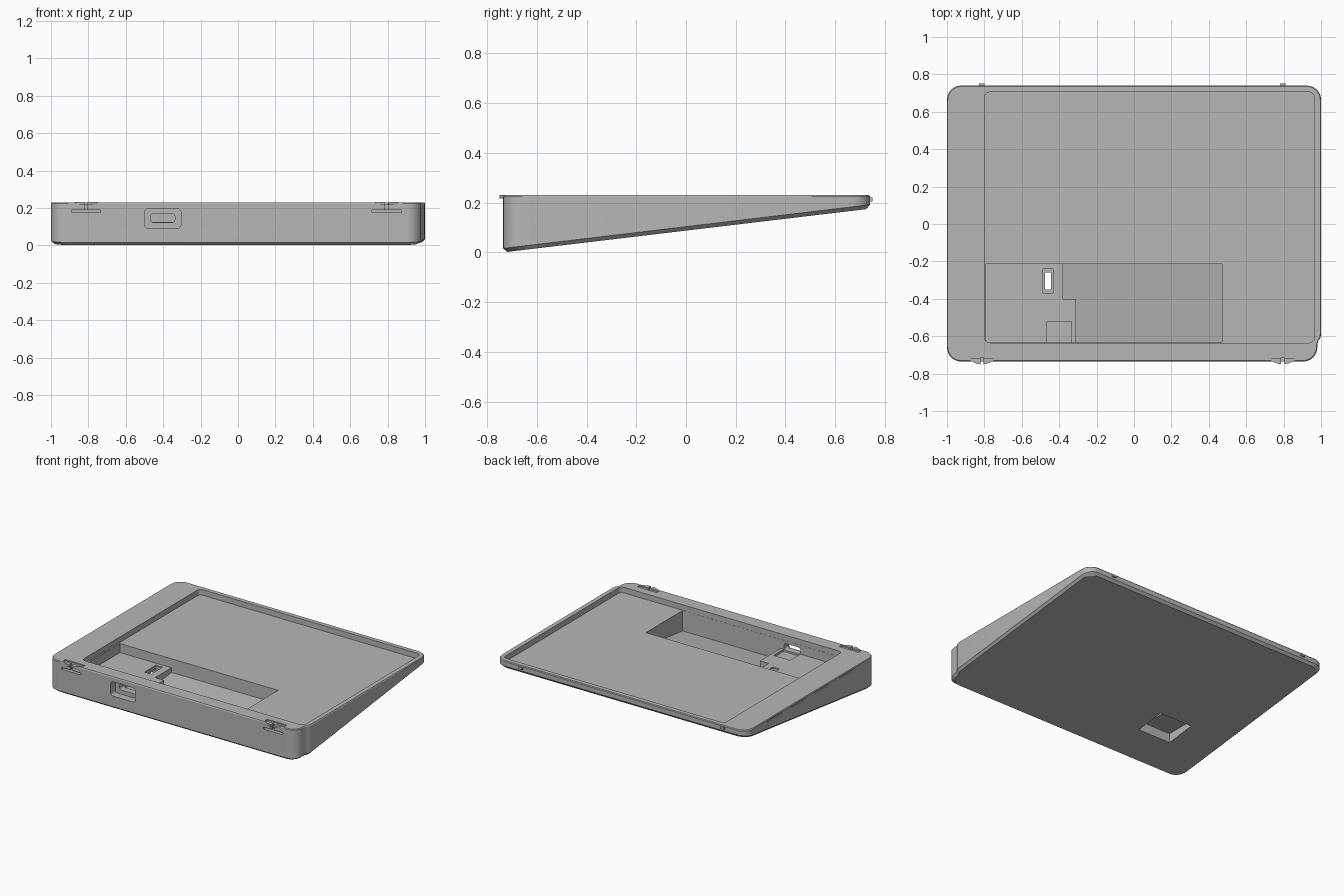
import bpy, bmesh, math

cube = bpy.data.objects.get("Cube")
if cube:
    bpy.data.objects.remove(cube, do_unlink=True)

TOP = 0.23
FRONT, BACK = -0.735, 0.74

gray = bpy.data.materials.new("plain_gray")
gray.use_nodes = True
color = (0.47, 0.47, 0.47, 1)
gray.diffuse_color = color
gray.node_tree.nodes["Principled BSDF"].inputs["Base Color"].default_value = color


def underside(y):
    return (y - FRONT) * 0.119


def arc(cx, cy, r, start, steps=8):
    return [(cx + r * math.cos(math.radians(start + 90 * i / steps)),
             cy + r * math.sin(math.radians(start + 90 * i / steps)))
            for i in range(steps + 1)]


def rounded(x0, x1, y0, y1, r):
    return (arc(x1 - r, y1 - r, r, 0) + arc(x0 + r, y1 - r, r, 90)
            + arc(x0 + r, y0 + r, r, 180) + arc(x1 - r, y0 + r, r, 270))


def rect(x0, x1, y0, y1):
    return [(x1, y1), (x0, y1), (x0, y0), (x1, y0)]


def loft(name, rings):
    """Closed solid through a stack of matching rings, lowest first."""
    bm = bmesh.new()
    loops = [[bm.verts.new(p) for p in ring] for ring in rings]
    n = len(loops[0])
    for low, high in zip(loops, loops[1:]):
        for i in range(n):
            j = (i + 1) % n
            bm.faces.new((low[i], low[j], high[j], high[i]))
    bm.faces.new(loops[0][::-1])
    bm.faces.new(loops[-1])
    bmesh.ops.recalc_face_normals(bm, faces=bm.faces)
    mesh = bpy.data.meshes.new(name)
    bm.to_mesh(mesh)
    bm.free()
    mesh.materials.append(gray)
    obj = bpy.data.objects.new(name, mesh)
    bpy.context.collection.objects.link(obj)
    return obj


def prism(name, outline, z0, z1):
    return loft(name, [[(x, y, z0) for x, y in outline],
                       [(x, y, z1) for x, y in outline]])


def cut(target, cutter):
    cutter.hide_render = True
    mod = target.modifiers.new("cut", 'BOOLEAN')
    mod.operation = 'DIFFERENCE'
    mod.solver = 'EXACT'
    mod.object = cutter
    bpy.context.view_layer.update()
    graph = bpy.context.evaluated_depsgraph_get()
    mesh = bpy.data.meshes.new_from_object(target.evaluated_get(graph))
    target.modifiers.clear()
    target.data = mesh
    bpy.data.objects.remove(cutter, do_unlink=True)


# Wedge body: rounded outline, stepped right side, chamfered lower edge
def body_outline(d):
    r = 0.075
    lo, hi, right = -1 + d, 1 - d, 0.98 - d
    f, b = FRONT + d, BACK - d
    return (arc(hi - r, b - r, r, 0) + arc(lo + r, b - r, r, 90)
            + arc(lo + r, f + r, r, 180) + arc(right - r, f + r, r, 270)
            + [(right, -0.645), (right + 0.005, -0.625), (hi - 0.004, -0.61), (hi, -0.59)])


EDGE = 0.016
body = loft("case_body", [
    [(x, y, underside(y)) for x, y in body_outline(EDGE)],
    [(x, y, underside(y) + EDGE) for x, y in body_outline(0)],
    [(x, y, TOP - 0.006) for x, y in body_outline(0)],
    [(x, y, TOP) for x, y in body_outline(0.004)]])

# Shallow tray in the top
cut(body, prism("tray_cutter", rounded(-0.8, 0.965, -0.635, 0.705, 0.03), 0.19, 0.3))

# Deep pocket whose floor follows the underside, beside a raised shelf
pocket = [(0.47, -0.215), (-0.38, -0.215), (-0.38, -0.4),
          (-0.31, -0.4), (-0.31, -0.634), (0.47, -0.634)]
cut(body, loft("pocket_cutter", [[(x, y, underside(y) + 0.03) for x, y in pocket],
                                 [(x, y, 0.21) for x, y in pocket]]))
cut(body, prism("shelf_cutter", rect(-0.79, -0.3, -0.634, -0.215), 0.125, 0.21))

# Switch well, underside recess and the opening between them
cut(body, prism("switch_well_cutter", rect(-0.487, -0.433, -0.37, -0.24), 0.115, 0.15))
cut(body, prism("underside_recess_cutter", rect(-0.68, -0.42, -0.45, -0.23), -0.1, 0.1))
cut(body, prism("switch_opening_cutter", rect(-0.477, -0.443, -0.35, -0.26), 0.08, 0.15))


# Connector port in the front wall
def front_port(name, x0, x1, z0, z1, r, y0, y1):
    shape = rounded(x0, x1, z0, z1, r)
    return loft(name, [[(x, y, z) for x, z in shape] for y in (y0, y1)])


cut(body, prism("port_seat_cutter", rect(-0.465, -0.335, -0.633, -0.52), 0.11, 0.15))
cut(body, front_port("port_recess_cutter", -0.5, -0.305, 0.092, 0.195, 0.02, -0.8, -0.68))
cut(body, front_port("port_slot_cutter", -0.467, -0.338, 0.122, 0.17, 0.015, -0.7, -0.6))

# Fine slots along the left edge
for y in (0.42, 0.15, -0.12, -0.4):
    cut(body, prism("edge_slot_cutter", rect(-1.05, -0.993, y - 0.08, y + 0.08), 0.212, 0.221))

# Front latches: slots in the wall and a pair of protruding tabs
for side, x in (("right", -0.813), ("left", 0.795)):
    cut(body, prism("latch_slot_cutter", rect(x - 0.078, x + 0.078, -0.8, -0.69), 0.176, 0.19))
    cut(body, prism("latch_gap_cutter", rect(x - 0.008, x + 0.008, -0.8, -0.715), 0.185, 0.3))
    cut(body, prism("latch_top_cutter", rect(x - 0.078, x + 0.078, -0.718, -0.692), 0.222, 0.3))
    for s, part in ((-1, "outer"), (1, "inner")):
        tab = [(x + s * 0.009, -0.72), (x + s * 0.062, -0.72),
               (x + s * 0.062, -0.732), (x + s * 0.03, -0.746), (x + s * 0.009, -0.75)]
        prism(f"{side}_latch_{part}_tab", tab, 0.216, TOP + 0.001)
    # Matching back pins
    prism(f"{side}_back_pin", rect(x - 0.015, x + 0.015, 0.73, 0.75), 0.205, 0.221)

# Smooth the rounded corners, keep the edges crisp
bpy.ops.object.select_all(action='DESELECT')
body.select_set(True)
bpy.context.view_layer.objects.active = body
bpy.ops.object.shade_smooth_by_angle(angle=math.radians(25))
